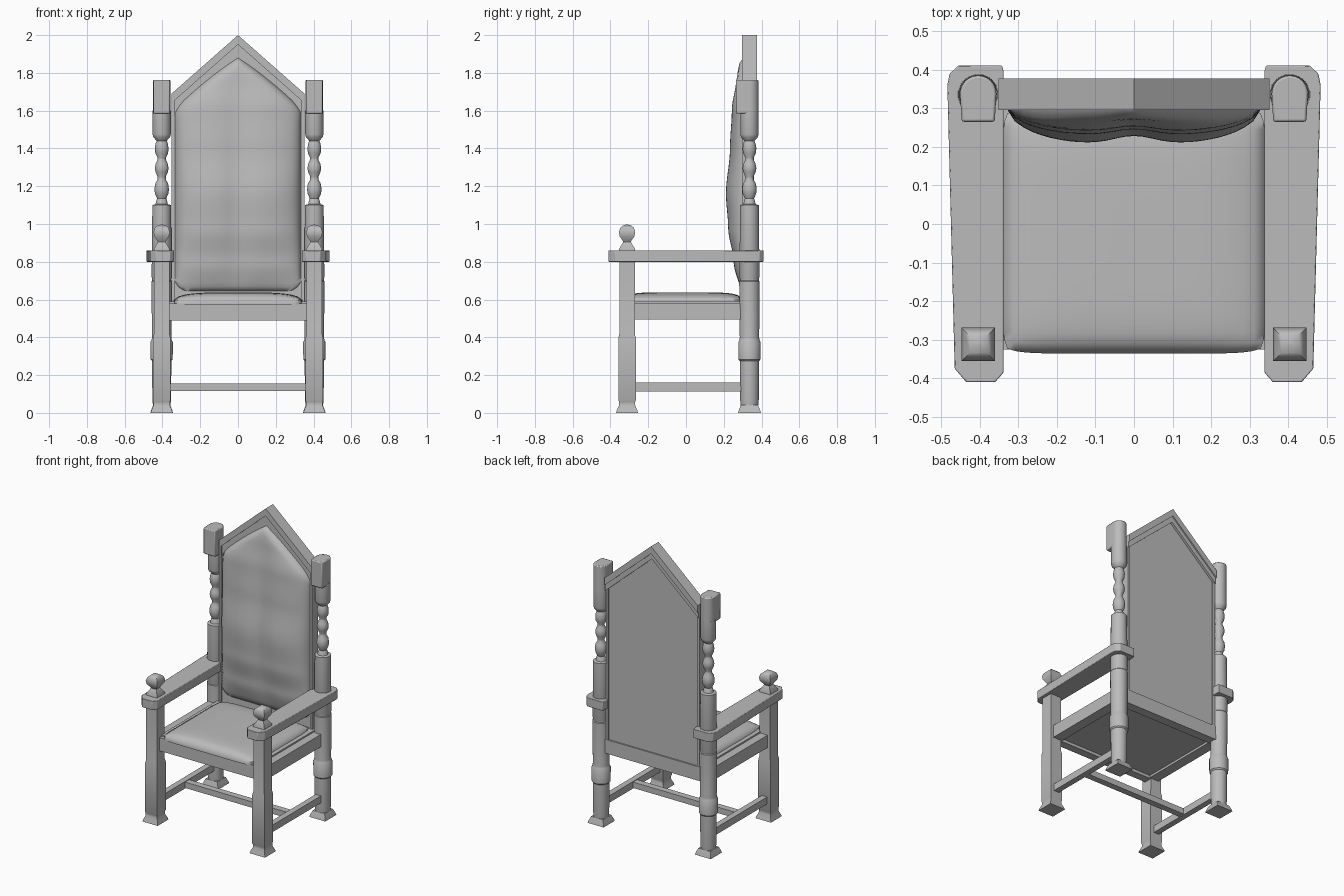
import bpy, bmesh, math
from mathutils import Vector

if "Cube" in bpy.data.objects:
    bpy.data.objects.remove(bpy.data.objects["Cube"])

grey = bpy.data.materials.new("plain_grey")
grey.use_nodes = True
COLOUR = (0.5, 0.5, 0.5, 1)
grey.diffuse_color = COLOUR
grey.node_tree.nodes["Principled BSDF"].inputs["Base Color"].default_value = COLOUR


def finish(name, bm, bevel=0, angle=35):
    bmesh.ops.recalc_face_normals(bm, faces=bm.faces)
    mesh = bpy.data.meshes.new(name)
    bm.to_mesh(mesh)
    bm.free()
    mesh.materials.append(grey)
    mesh.shade_smooth()
    mesh.set_sharp_from_angle(angle=math.radians(angle))
    ob = bpy.data.objects.new(name, mesh)
    bpy.context.collection.objects.link(ob)
    if bevel:
        mod = ob.modifiers.new("soft_edges", "BEVEL")
        mod.width, mod.segments = bevel, 2
    return ob


def box(name, lo, hi, bevel=0):
    bm = bmesh.new()
    bmesh.ops.create_cube(bm, size=1)
    for v in bm.verts:
        v.co = Vector([l + (c + 0.5) * (h - l) for c, l, h in zip(v.co, lo, hi)])
    return finish(name, bm, bevel)


def turned(name, x, y, profile, sides=20):
    """Stack of rings from (half width, height) pairs; four sides give a square section."""
    bm = bmesh.new()
    scale = math.sqrt(2) if sides == 4 else 1
    rings = []
    for r, z in profile:
        ring = []
        for i in range(sides):
            a = 2 * math.pi * (i + 0.5) / sides
            ring.append(bm.verts.new((x + scale * r * math.cos(a), y + scale * r * math.sin(a), z)))
        rings.append(ring)
    for a, b in zip(rings, rings[1:]):
        for i in range(sides):
            j = (i + 1) % sides
            bm.faces.new((a[i], a[j], b[j], b[i]))
    bm.faces.new(rings[0])
    bm.faces.new(rings[-1])
    return finish(name, bm)


def prism(name, outline, start, end, upright=False, bevel=0):
    """Extrude an outline along z, or along y when upright."""
    bm = bmesh.new()
    place = (lambda a, b, t: (a, t, b)) if upright else (lambda a, b, t: (a, b, t))
    low = [bm.verts.new(place(a, b, start)) for a, b in outline]
    high = [bm.verts.new(place(a, b, end)) for a, b in outline]
    bm.faces.new(low)
    bm.faces.new(high)
    for i in range(len(low)):
        j = (i + 1) % len(low)
        bm.faces.new((low[i], low[j], high[j], high[i]))
    return finish(name, bm, bevel)


def interp(table, t):
    for (a, p), (b, q) in zip(table, table[1:]):
        if t <= b:
            k = max(0, (t - a) / (b - a))
            return p + (q - p) * k * k * (3 - 2 * k)
    return table[-1][1]


def pad(name, n, m, surface):
    """Closed cushion: a curved front sheet joined to a flat rear sheet."""
    bm = bmesh.new()
    sheets = []
    for full in (True, False):
        sheets.append([[bm.verts.new(surface(2 * i / n - 1, j / m, full))
                        for i in range(n + 1)] for j in range(m + 1)])
        g = sheets[-1]
        for j in range(m):
            for i in range(n):
                bm.faces.new((g[j][i], g[j][i + 1], g[j + 1][i + 1], g[j + 1][i]))
    bmesh.ops.remove_doubles(bm, verts=bm.verts, dist=0.0005)
    bound = [e for e in bm.edges if e.is_boundary]
    if bound:
        bmesh.ops.bridge_loops(bm, edges=bound)
    return finish(name, bm, angle=60)


# Profiles, as (half width, height)
front_leg = [(.058, 0), (.055, .012), (.043, .04), (.043, .06), (.046, .065),
             (.046, .395), (.041, .42), (.041, .81)]
finial = [(.042, .855), (.042, .868), (.02, .905), (.024, .913), (.039, .935),
          (.043, .957), (.036, .98), (.022, .992), (.004, .997)]
back_post = [(.046, .03), (.05, .07), (.052, .275), (.059, .283), (.06, .375), (.054, .385),
             (.052, .4), (.055, .695), (.051, .7), (.051, .712), (.054, .72), (.05, 1.1),
             (.033, 1.105), (.027, 1.13), (.024, 1.135), (.036, 1.16), (.039, 1.185),
             (.034, 1.215), (.022, 1.235), (.022, 1.25), (.033, 1.275), (.037, 1.295),
             (.032, 1.32), (.022, 1.34), (.022, 1.35), (.034, 1.375), (.037, 1.4),
             (.033, 1.425), (.027, 1.44), (.045, 1.46), (.049, 1.475), (.049, 1.6)]
PX, FY, BY = .404, -.312, .336

for side, s in (("right", -1), ("left", 1)):
    # Legs and posts
    turned(side + "_front_leg", s * PX, FY, front_leg, 4)
    turned(side + "_front_finial", s * PX, FY, finial, 4)
    turned(side + "_back_foot", s * PX, BY, [(.06, 0), (.057, .012), (.045, .042)], 4)
    turned(side + "_back_post", s * PX, BY, back_post)

    # Post head: flat front, rounded back
    arc = [(s * PX + .047 * math.cos(math.pi * i / 12), BY + .002 + .047 * math.sin(math.pi * i / 12))
           for i in range(13)]
    head = [(s * PX + .043, .265)] + arc + [(s * PX - .043, .265)]
    prism(side + "_post_head", head, 1.585, 1.762, bevel=.006)

    # Armrest
    arm = [(.338, -.385), (.36, -.41), (.435, -.41), (.465, -.375), (.484, .36),
           (.478, .39), (.455, .411), (.342, .411), (.338, .395)]
    prism(side + "_armrest", [(s * x, y) for x, y in arm], .80, .86, bevel=.003)

    # Side rails
    box(side + "_stretcher", (s * PX - .02, FY, .112), (s * PX + .02, BY, .16))
    box(side + "_seat_rail", (s * .39 - .035, FY, .495), (s * .39 + .035, BY, .58))
    box(side + "_back_stile", (s * .343 - .009, .296, .575), (s * .343 + .009, .36, 1.66))

box("middle_stretcher", (-PX, -.022, .116), (PX, .022, .156))
box("front_seat_rail", (-.37, -.325, .49), (.37, -.27, .58))
box("back_seat_rail", (-.37, .3, .49), (.37, .362, .585))
box("seat_board", (-.37, -.3, .51), (.37, .33, .59))


# Peaked back
def chevron(top, thick):
    w, drop = .352, .31
    return [(-w, top - drop), (0, top), (w, top - drop),
            (w, top - drop - thick), (0, top - thick), (-w, top - drop - thick)]


prism("peak_rail", chevron(2.0, .05), .296, .377, upright=True)
prism("peak_moulding", chevron(1.955, .045), .31, .368, upright=True)
prism("back_panel", [(-.345, .57), (.345, .57), (.345, 1.66), (0, 1.97), (-.345, 1.66)],
      .305, .352, upright=True)

# Back cushion: bulging lobes either side of a soft middle crease
bulge = [(.64, .02), (.8, .05), (.98, .08), (1.16, .092), (1.4, .07), (1.6, .06),
         (1.76, .04), (1.9, .03)]


def back_cushion(u, v, full):
    half = .333 - .02 * max(0, 1 - v / .04) ** 2
    top = 1.88 - .27 * (.8 * abs(u) + .2 * u * u) - .02 * max(0, abs(u) - .9) * 10
    low = .645 + .02 * max(0, abs(u) - .9) * 10
    z = low + v * (top - low)
    if not full:
        return (half * u, .308, z)
    edge = max(0, 1 - abs(u) ** 3.2) ** .6 * max(0, 1 - abs(2 * v - 1) ** 14) ** .5
    crease = 1 - .22 * math.exp(-(u / .22) ** 2)
    return (half * u, .304 - (bulge_depth(z) * crease + .004) * edge, z)


def bulge_depth(z):
    return interp(bulge, z)


pad("back_cushion", 28, 48, back_cushion)


# Seat cushion: low crown with rounded corners
def seat_cushion(u, v, full):
    t = 2 * v - 1
    corner = 1 - .04 * (u * t) ** 8
    x = .342 * u * corner
    y = -.018 + .318 * t * corner
    if not full:
        return (x, y, .575)
    dome = max(0, 1 - abs(u) ** 4) ** .6 * max(0, 1 - abs(t) ** 6) ** .5
    return (x, y, .598 + .04 * dome)


pad("seat_cushion", 24, 24, seat_cushion)
